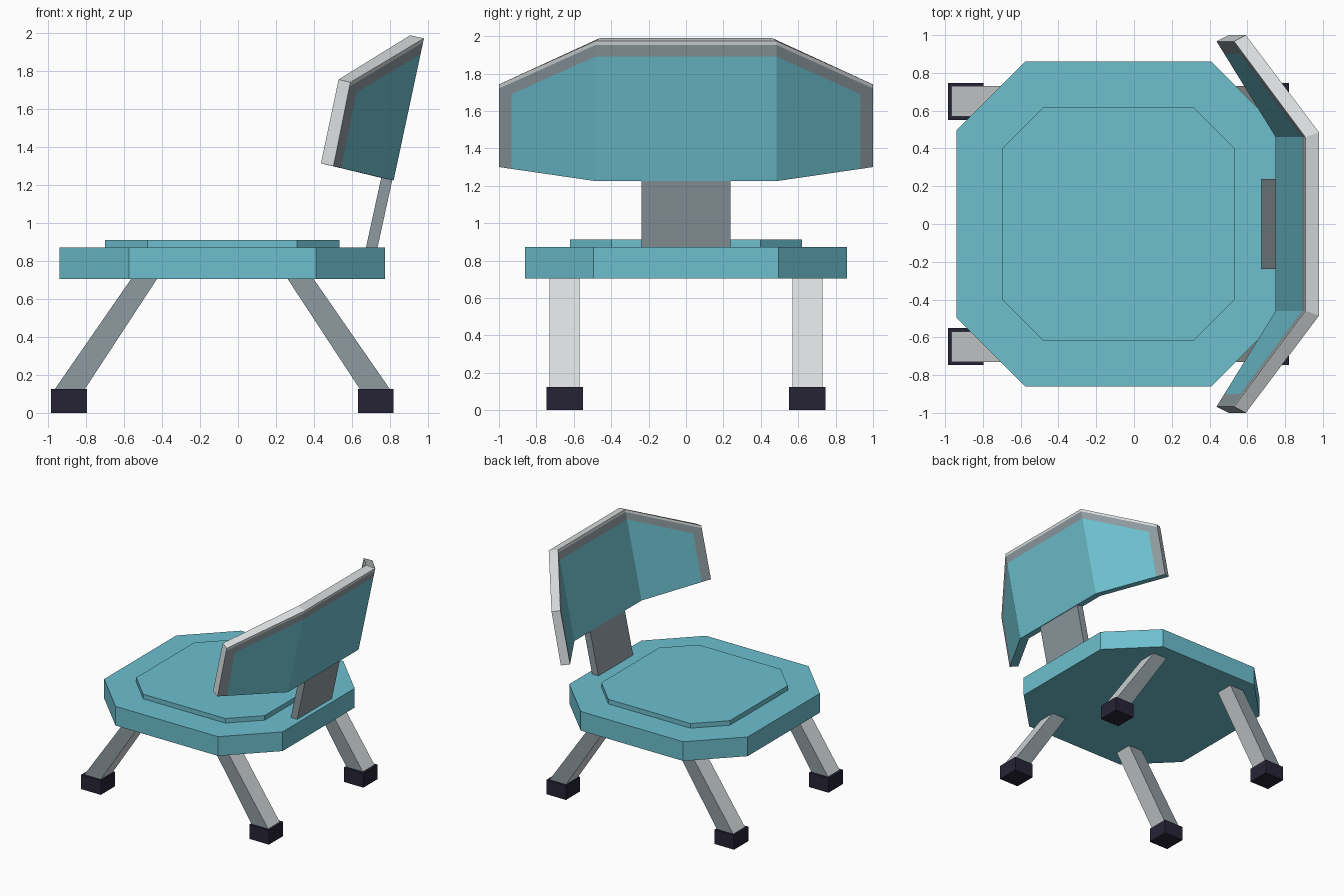
import bpy, bmesh
from mathutils import Vector

if "Cube" in bpy.data.objects:
    bpy.data.objects.remove(bpy.data.objects["Cube"])


def material(name, hex_colour):
    def lin(c):
        return c / 12.92 if c <= 0.04045 else ((c + 0.055) / 1.055) ** 2.4
    m = bpy.data.materials.new(name)
    rgb = [lin(int(hex_colour[i:i + 2], 16) / 255) for i in (0, 2, 4)]
    m.diffuse_color = (*rgb, 1)
    m.use_nodes = True
    m.node_tree.nodes["Principled BSDF"].inputs["Base Color"].default_value = m.diffuse_color
    return m


TEAL = material("teal", "6DC0CF")
DARK = material("grey", "8E9BA0")
LIGHT = material("light grey", "D8DCDD")
NAVY = material("navy", "262436")

CX = -0.0825  # centre of the seat and legs in x


def make(name, bm, mats):
    bmesh.ops.recalc_face_normals(bm, faces=bm.faces)
    me = bpy.data.meshes.new(name)
    bm.to_mesh(me)
    bm.free()
    for m in mats:
        me.materials.append(m)
    ob = bpy.data.objects.new(name, me)
    bpy.context.collection.objects.link(ob)
    return ob


def prism(name, profile, offset, mats, rule=None):
    """Extrude a planar outline along an offset vector."""
    bm = bmesh.new()
    base = bm.faces.new([bm.verts.new(p) for p in profile])
    ext = bmesh.ops.extrude_face_region(bm, geom=[base], use_keep_orig=True)
    bmesh.ops.translate(bm, vec=offset,
                        verts=[g for g in ext["geom"] if isinstance(g, bmesh.types.BMVert)])
    bmesh.ops.recalc_face_normals(bm, faces=bm.faces)
    if rule:
        for f in bm.faces:
            f.material_index = rule(f)
    return make(name, bm, mats)


def octagon(cx, hx, hy, cut, z):
    """Rectangle with clipped corners."""
    pts = [(hx, hy - cut), (hx - cut, hy), (cut - hx, hy), (-hx, hy - cut),
           (-hx, cut - hy), (cut - hx, -hy), (hx - cut, -hy), (hx, cut - hy)]
    return [(cx + x, y, z) for x, y in pts]


# Seat and raised cushion
prism("seat", octagon(CX, 0.8575, 0.86, 0.365, 0.705), (0, 0, 0.167), [TEAL])
prism("cushion", octagon(CX, 0.6175, 0.62, 0.223, 0.86), (0, 0, 0.052), [TEAL])

# Splayed legs and feet: side faces grey, sloping faces light
for sx, xn in ((-1, "left"), (1, "right")):
    for sy, yn in ((-1, "front"), (1, "back")):
        def leg_x(at_foot, at_seat, z):
            return CX + sx * (at_foot + (at_seat - at_foot) * (z - 0.125) / 0.575)
        lo, hi = 0.10, 0.72
        outline = [(leg_x(0.725, 0.348, lo), lo), (leg_x(0.883, 0.485, lo), lo),
                   (leg_x(0.883, 0.485, hi), hi), (leg_x(0.725, 0.348, hi), hi)]
        y = sy * 0.65
        prism(f"{yn}_{xn}_leg", [(x, y - 0.08, z) for x, z in outline], (0, 0.16, 0),
              [LIGHT, DARK], lambda f: int(abs(f.normal.y) > 0.9))
        fx, fy = CX + sx * 0.808, sy * 0.648
        prism(f"{yn}_{xn}_foot",
              [(fx + a * 0.094, fy + b * 0.098, 0)
               for a, b in ((-1, -1), (1, -1), (1, 1), (-1, 1))],
              (0, 0, 0.125), [NAVY])

# Leaning post between seat and backrest
prism("back_post", [(x, -0.238, z) for x, z in
                    ((0.672, 0.86), (0.733, 0.86), (0.818, 1.25), (0.757, 1.25))],
      (0, 0.476, 0), [DARK])


# Backrest: three-panel shell, built as two grids (outer and inner) with a rim
def backrest():
    # (end bottom, end top, centre bottom, centre top) for y > 0
    outer = [(0.503, 1.0, 1.30), (0.592, 1.0, 1.742), (0.82, 0.485, 1.225), (0.98, 0.485, 1.974)]
    inner = [(0.437, 0.967, 1.315), (0.53, 0.967, 1.757), (0.75, 0.46, 1.24), (0.907, 0.46, 1.99)]
    bm = bmesh.new()

    def grid(pts):
        eb, et, cb, ct = map(Vector, pts)
        cols = []
        for side, t in ((-1, 0), (-1, 0.13), (-1, 1), (1, 1), (1, 0.13), (1, 0)):
            b, top = eb.lerp(cb, t), et.lerp(ct, t)
            h = top.z - b.z
            col = []
            for k in (0, 1 - 0.083 / h, 1 - 0.022 / h, 1):
                p = b.lerp(top, k)
                col.append(bm.verts.new((p.x, side * p.y, p.z)))
            cols.append(col)
        return cols

    def face(verts, mat):
        bm.faces.new(verts).material_index = mat

    o, i = grid(outer), grid(inner)
    for g in (o, i):
        for c in range(5):
            for r in range(3):
                mat = 2 if r == 2 else 1 if r == 1 or c in (0, 4) else 0
                face((g[c][r], g[c + 1][r], g[c + 1][r + 1], g[c][r + 1]), mat)
    for c in range(5):  # bottom teal, top light
        for r, mat in ((0, 0), (3, 2)):
            face((o[c][r], o[c + 1][r], i[c + 1][r], i[c][r]), mat)
    for c in (0, 5):    # light end caps
        for r in range(3):
            face((o[c][r], o[c][r + 1], i[c][r + 1], i[c][r]), 2)
    make("backrest", bm, [TEAL, DARK, LIGHT])


backrest()
